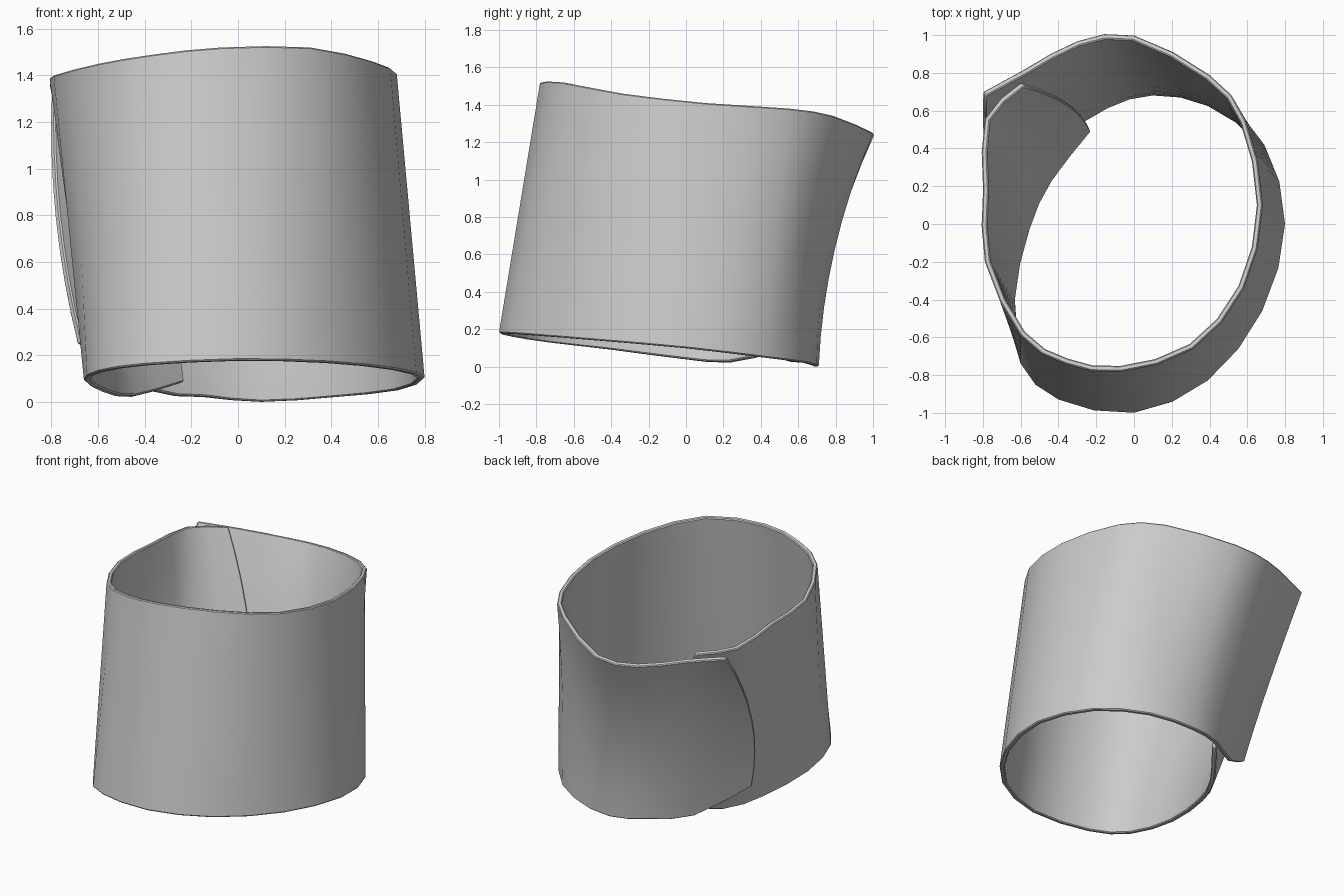
import bpy
import bmesh
from mathutils import Vector

cube = bpy.data.objects.get("Cube")
if cube:
    bpy.data.objects.remove(cube, do_unlink=True)

ROWS = 8          # rows of faces up the wall
STEPS = 2         # columns of faces between neighbouring ribs
THICKNESS = 0.03

# Ribs of the wrapped sheet: lower rim point, upper rim point.
# They run from the tucked-in flap, round the front, to the outer overlap.
RIBS = [
    ((-.25, .51, .08), (-.6, .75, 1.33)),
    ((-.46, .24, .02), (-.79, .56, 1.35)),
    ((-.58, -.02, .04), (-.8, .18, 1.38)),
    ((-.66, -.4, .09), (-.79, -.2, 1.4)),
    ((-.6, -.74, .13), (-.6, -.59, 1.45)),
    ((-.4, -.93, .16), (-.36, -.74, 1.49)),
    ((0, -1, .18), (-.07, -.78, 1.52)),
    ((.39, -.83, .17), (.31, -.66, 1.52)),
    ((.68, -.46, .14), (.58, -.34, 1.46)),
    ((.8, 0, .1), (.68, .1, 1.41)),
    ((.69, .42, .05), (.59, .55, 1.38)),
    ((.41, .65, .02), (.4, .79, 1.34)),
    ((.1, .71, 0), (0, 1, 1.25)),
    ((-.15, .64, .02), (-.3, .97, 1.25)),
    ((-.4, .48, .05), (-.58, .82, 1.3)),
    ((-.69, .26, .25), (-.8, .7, 1.33)),
]
# Sideways bow at half height, for the ribs that are not straight
BOWS = {0: (.06, .02), 11: (-.02, -.03), 12: (0, -.06), 13: (0, -.06),
        14: (-.02, -.05), 15: (-.04, -.09)}


def rib_point(index, height):
    """Point on one rib at a height from 0 (lower rim) to 1 (upper rim)."""
    index = max(0, min(index, len(RIBS) - 1))
    low, high = (Vector(end) for end in RIBS[index])
    bow = Vector(BOWS.get(index, (0, 0))).to_3d()
    return low.lerp(high, height) + bow * 4 * height * (1 - height)


def sheet_point(along, height):
    """Smooth curve through the ribs at the given height."""
    index = int(along)
    t = along - index
    a, b, c, d = (rib_point(index + k, height) for k in (-1, 0, 1, 2))
    if index == 0:
        a = b * 2 - c
    return 0.5 * (2 * b + (c - a) * t + (2 * a - 5 * b + 4 * c - d) * t ** 2
                  + (3 * b - a - 3 * c + d) * t ** 3)


# Plain grey material
grey = bpy.data.materials.new("plain_grey")
grey.use_nodes = True
colour = (0.6, 0.6, 0.6, 1)
grey.diffuse_color = colour
grey.node_tree.nodes["Principled BSDF"].inputs["Base Color"].default_value = colour

# Wrapped sheet as a grid of faces
bm = bmesh.new()
columns = (len(RIBS) - 1) * STEPS
grid = [[bm.verts.new(sheet_point(i / STEPS, j / ROWS)) for j in range(ROWS + 1)]
        for i in range(columns + 1)]
for left, right in zip(grid, grid[1:]):
    for j in range(ROWS):
        bm.faces.new((left[j], right[j], right[j + 1], left[j + 1]))
mesh = bpy.data.meshes.new("wrapped_cuff")
bm.to_mesh(mesh)
bm.free()
mesh.materials.append(grey)
cuff = bpy.data.objects.new("wrapped_cuff", mesh)
bpy.context.collection.objects.link(cuff)

# Thickness towards the inside, with a small bevel along the rims
for other in bpy.context.selected_objects:
    other.select_set(False)
bpy.context.view_layer.objects.active = cuff
cuff.select_set(True)
wall = cuff.modifiers.new("wall", "SOLIDIFY")
wall.thickness = THICKNESS
wall.offset = -1
rim = cuff.modifiers.new("rim", "BEVEL")
rim.width = 0.006
rim.segments = 1
rim.limit_method = "ANGLE"
rim.angle_limit = 1.0
for name in ("wall", "rim"):
    bpy.ops.object.modifier_apply(modifier=name)
bpy.ops.object.shade_smooth_by_angle(angle=0.6)
